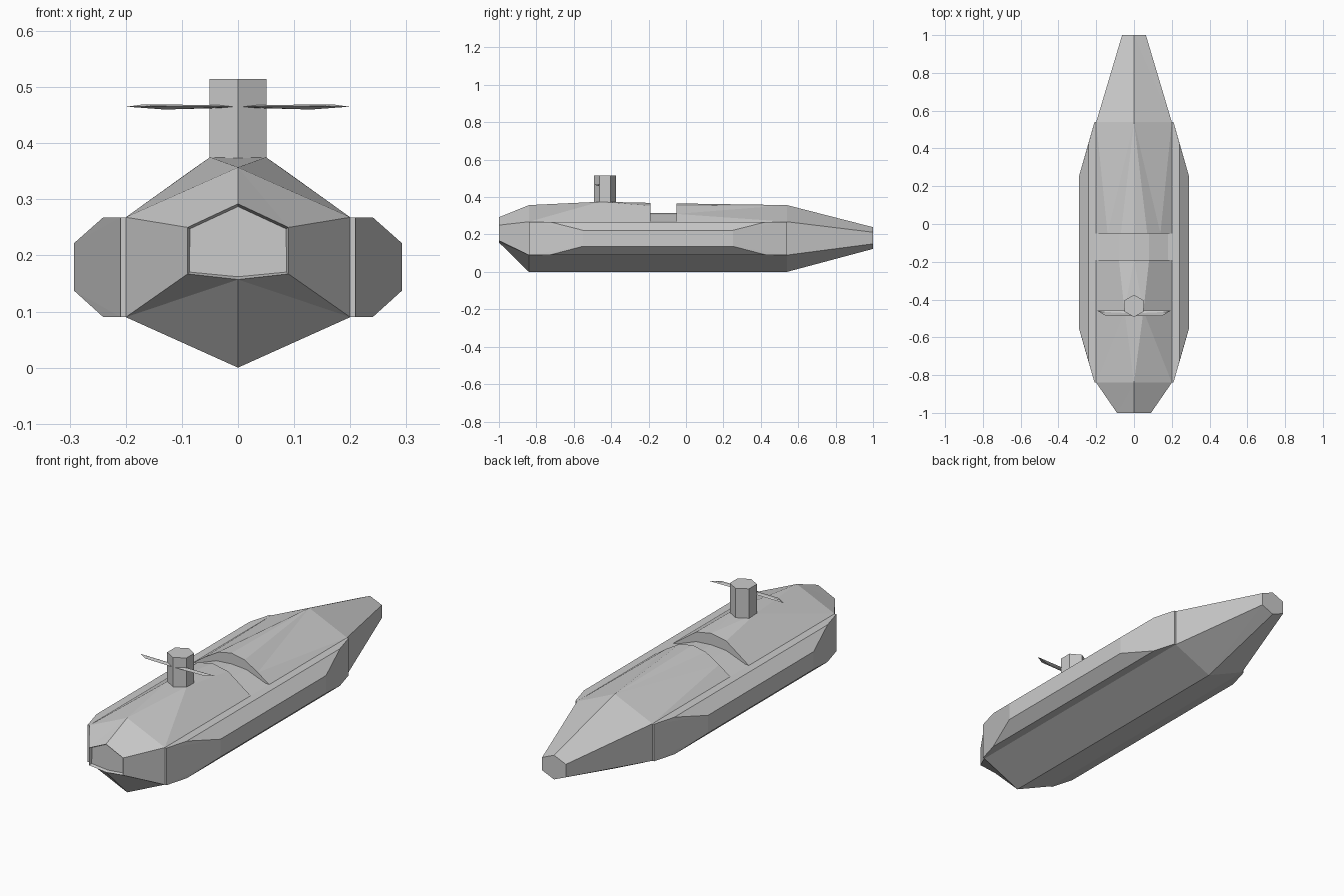
import bpy, bmesh, math

if "Cube" in bpy.data.objects:
    bpy.data.objects.remove(bpy.data.objects["Cube"])

def finish(bm, name):
    bmesh.ops.recalc_face_normals(bm, faces=bm.faces[:])
    me = bpy.data.meshes.new(name)
    bm.to_mesh(me)
    bm.free()
    ob = bpy.data.objects.new(name, me)
    bpy.context.collection.objects.link(ob)
    return ob

def hull_of(name, pts):
    bm = bmesh.new()
    for p in pts:
        bm.verts.new(p)
    bmesh.ops.convex_hull(bm, input=bm.verts[:])
    bmesh.ops.dissolve_limit(bm, angle_limit=0.01, verts=bm.verts[:], edges=bm.edges[:])
    return finish(bm, name)

# Hull: half sections from keel to ridge (y, [(x, z) ...]), lofted and mirrored
def section(w, keel, low, high, p, q, top):
    return [(0, keel), (w, low), (w, high), p, q, (0, top)]

MID = (0.2, 0, 0.09, 0.268)
SH = (0.2, 0.268)
fore = section(*MID, SH, (0.08, 0.354), 0.369)
pit = section(*MID, (0.18, 0.27), (0.08, 0.308), 0.314)
aft = section(*MID, (0.14, 0.31), (0.07, 0.352), 0.366)
loft = [
    (-1.0, section(0.09, 0.157, 0.167, 0.25, (0.09, 0.25), (0, 0.292), 0.292)),
    (-0.84, section(*MID, SH, (0, 0.357), 0.357)),
    (-0.46, section(*MID, SH, (0.05, 0.375), 0.375)),
    (-0.19, fore), (-0.19, pit), (-0.05, pit), (-0.05, aft),
    (0.54, section(*MID, SH, (0, 0.357), 0.357)),
    (1.0, section(0.063, 0.123, 0.15, 0.212, (0.063, 0.212), (0, 0.239), 0.239)),
]
bm = bmesh.new()
for side in (1, -1):
    rows = [[bm.verts.new((side * x, y, z)) for x, z in pr] for y, pr in loft]
    for a, b in zip(rows, rows[1:]):
        for i in range(5):
            for tri in ((a[i], a[i + 1], b[i + 1]), (a[i], b[i + 1], b[i])):
                if bm.faces.get(tri) is None:
                    bm.faces.new(tri)
bmesh.ops.remove_doubles(bm, verts=bm.verts[:], dist=0.0005)
bmesh.ops.dissolve_degenerate(bm, dist=0.0005, edges=bm.edges[:])
bmesh.ops.holes_fill(bm, edges=[e for e in bm.edges if e.is_boundary], sides=12)
bmesh.ops.dissolve_limit(bm, angle_limit=0.01, verts=bm.verts[:], edges=bm.edges[:])
bmesh.ops.recalc_face_normals(bm, faces=bm.faces[:])
# Recessed bow panel
bow = [f for f in bm.faces if f.calc_center_median().y < -0.99]
bmesh.ops.inset_individual(bm, faces=bow, thickness=0.005, depth=-0.015)
finish(bm, "hull")

# Chamfered side tanks
for s, name in ((1, "right_side_tank"), (-1, "left_side_tank")):
    pts = []
    for x, ends, zs in ((0.199, (-0.84, 0.54), (0.09, 0.268)),
                        (0.209, (-0.84, 0.54), (0.09, 0.268)),
                        (0.24, (-0.73, 0.43), (0.09, 0.268)),
                        (0.292, (-0.55, 0.25), (0.137, 0.222))):
        pts += [(s * x, y, z) for y in ends for z in zs]
    hull_of(name, pts)

# Hexagonal tower
bpy.ops.mesh.primitive_cylinder_add(vertices=6, radius=0.059, depth=0.149,
                                    location=(0, -0.434, 0.4395))
bpy.context.object.name = "tower"

# Thin tapered planes on the tower
for s, name in ((1, "right_tower_plane"), (-1, "left_tower_plane")):
    hull_of(name, [(s * x, y, z) for x, y, z in (
        (0, -0.46, 0.465), (0, -0.488, 0.465), (0.198, -0.457, 0.465),
        (0.15, -0.486, 0.466), (0.13, -0.47, 0.46), (0.17, -0.465, 0.469),
        (0.02, -0.472, 0.468), (0.02, -0.472, 0.463))])
